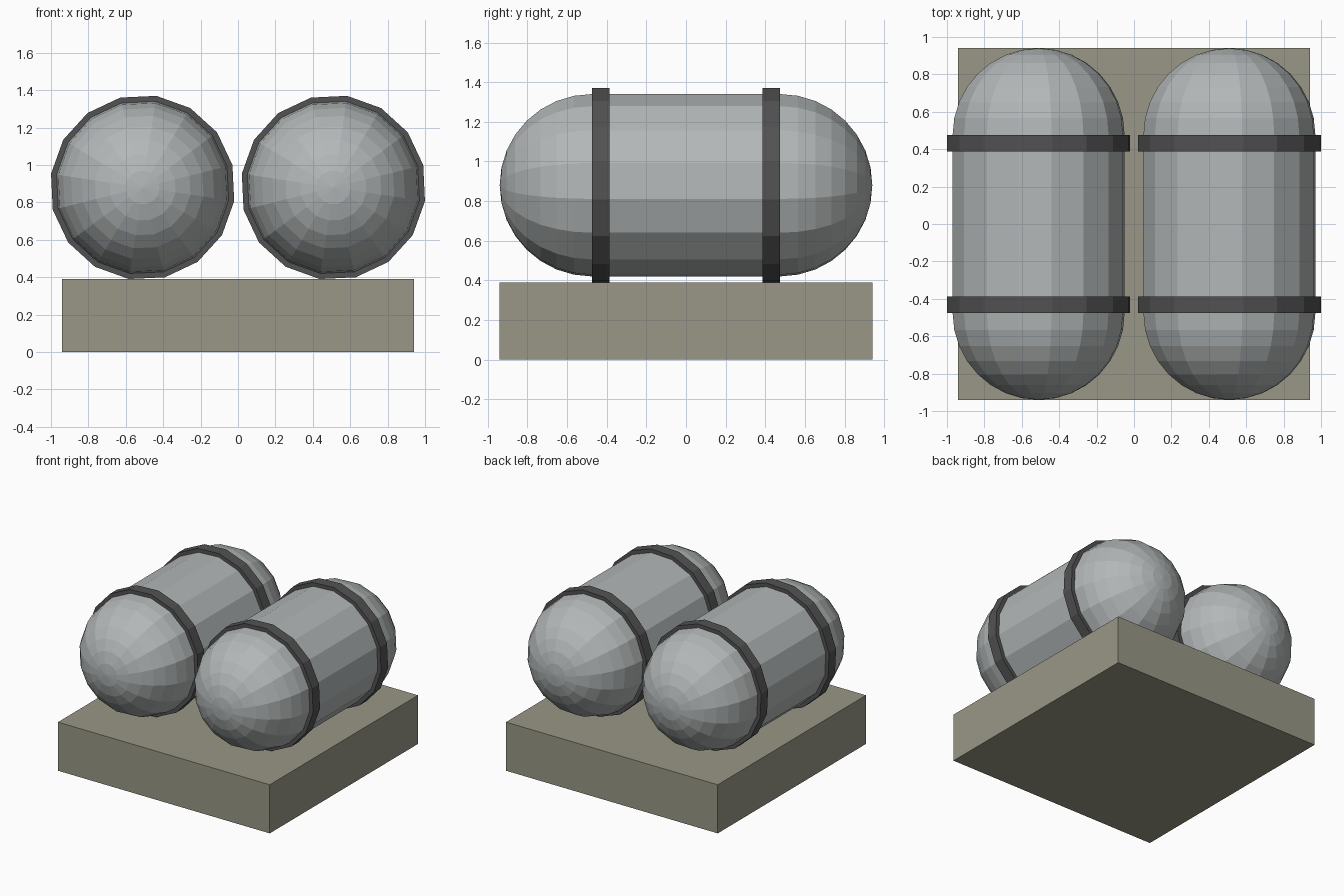
import bpy, bmesh
from math import sin, cos, pi, radians

if "Cube" in bpy.data.objects:
    bpy.data.objects.remove(bpy.data.objects["Cube"])

SIDES = 16
PHASE = radians(14)
TANK_R, BAND_R = 0.465, 0.495
CENTRE_X, CENTRE_Z = 0.51, 0.88


def material(name, rgb):
    m = bpy.data.materials.new(name)
    m.diffuse_color = (*rgb, 1)
    m.use_nodes = True
    m.node_tree.nodes["Principled BSDF"].inputs["Base Color"].default_value = m.diffuse_color
    return m


concrete = material("olive grey base", (0.32, 0.31, 0.24))
steel = material("light grey steel", (0.45, 0.475, 0.475))
dark = material("dark grey band", (0.085, 0.085, 0.085))


def finish(name, bm, mat, loc):
    bmesh.ops.recalc_face_normals(bm, faces=bm.faces)
    me = bpy.data.meshes.new(name)
    bm.to_mesh(me)
    bm.free()
    me.materials.append(mat)
    ob = bpy.data.objects.new(name, me)
    ob.location = loc
    bpy.context.collection.objects.link(ob)
    return ob


def lathe(name, profile, mat, loc, closed=False):
    """Turn a (radius, y) profile around the y axis; radius 0 makes a pole."""
    bm = bmesh.new()
    rings = []
    for r, y in profile:
        if r < 1e-6:
            rings.append([bm.verts.new((0, y, 0))] * SIDES)
        else:
            angles = [PHASE + 2 * pi * i / SIDES for i in range(SIDES)]
            rings.append([bm.verts.new((r * cos(a), y, r * sin(a))) for a in angles])
    pairs = list(zip(rings, rings[1:]))
    if closed:
        pairs.append((rings[-1], rings[0]))
    for a, b in pairs:
        for i in range(SIDES):
            j = (i + 1) % SIDES
            bm.faces.new(list(dict.fromkeys((a[i], a[j], b[j], b[i]))))
    return finish(name, bm, mat, loc)


# Base slab
bm = bmesh.new()
bmesh.ops.create_cube(bm, size=1)
bmesh.ops.scale(bm, vec=(1.88, 1.88, 0.39), verts=bm.verts)
finish("base_slab", bm, concrete, (0, 0, 0.195))

# Capsule profile: two domed ends joined by a straight barrel
STEPS = 8
dome = [(TANK_R * sin(pi / 2 * k / STEPS), 0.475 + TANK_R * cos(pi / 2 * k / STEPS))
        for k in range(STEPS + 1)]
capsule = dome + [(r, -y) for r, y in reversed(dome)]

for side, sx in (("left", -1), ("right", 1)):
    loc = (sx * CENTRE_X, 0, CENTRE_Z)
    # Tank
    lathe(side + "_tank", capsule, steel, loc)
    # Straps around the tank
    for end, sy in (("front", -1), ("back", 1)):
        ring = [(0.455, sy * 0.387), (BAND_R, sy * 0.387),
                (BAND_R, sy * 0.475), (0.455, sy * 0.475)]
        lathe(f"{side}_{end}_band", ring, dark, loc, closed=True)
